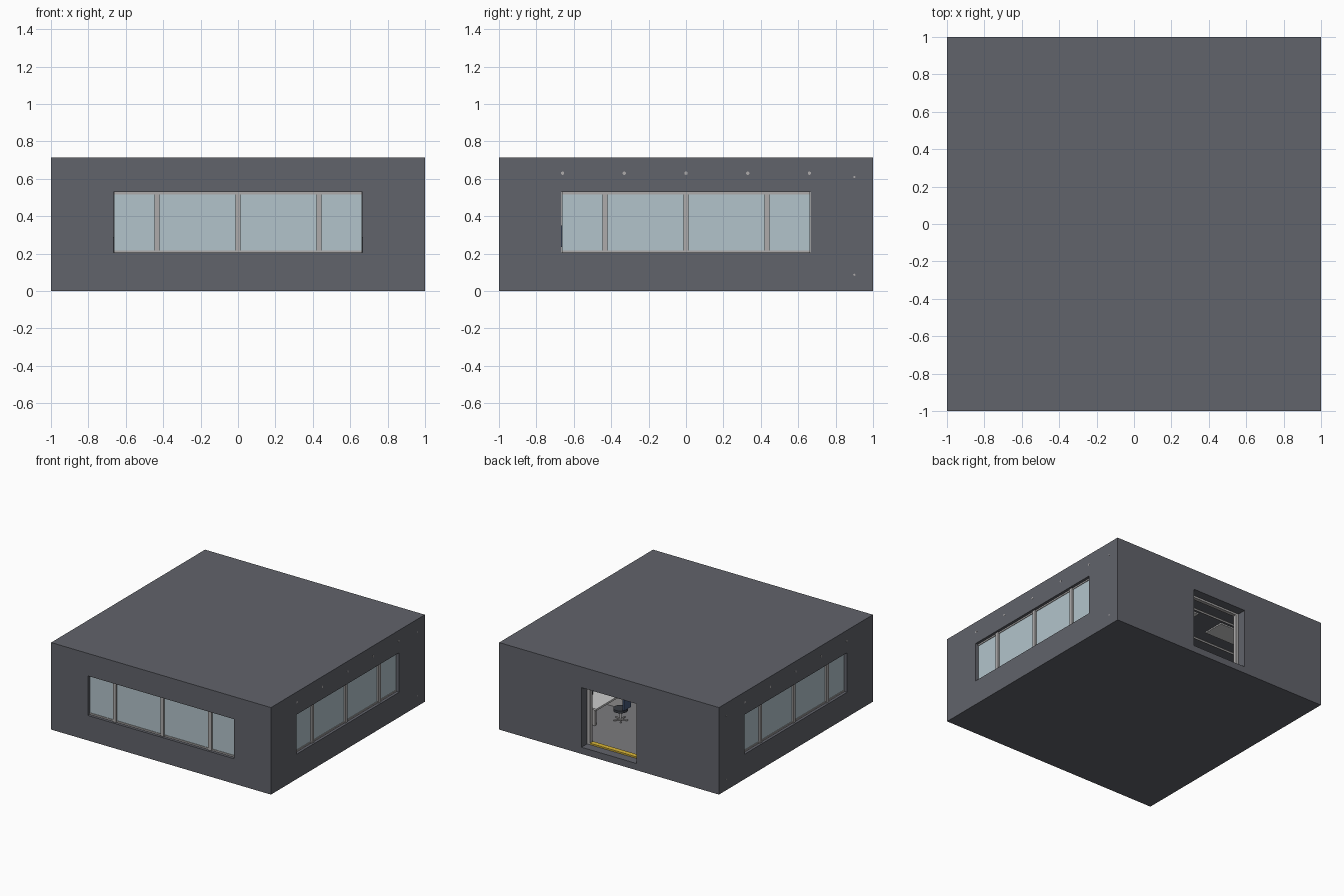
import bpy
import math
from mathutils import Matrix, Vector

if "Cube" in bpy.data.objects:
    bpy.data.objects.remove(bpy.data.objects["Cube"])

H = 0.715      # overall height
W = 0.999      # half width of the shell
T = 0.08       # wall thickness
FLOOR = 0.055
CEIL = H - 0.055


def mat(name, rgb):
    m = bpy.data.materials.new(name)
    m.diffuse_color = (*rgb, 1)
    m.use_nodes = True
    m.node_tree.nodes["Principled BSDF"].inputs["Base Color"].default_value = m.diffuse_color
    return m


WALL = mat("dark_wall", (0.12, 0.125, 0.145))
GLASS = mat("pale_glass", (0.45, 0.55, 0.60))
METAL = mat("light_metal", (0.42, 0.41, 0.41))
YELLOW = mat("yellow", (0.70, 0.47, 0.04))
WHITE = mat("white_top", (0.62, 0.62, 0.60))
NAVY = mat("navy_screen", (0.06, 0.10, 0.19))
BLACK = mat("dark_seat", (0.04, 0.045, 0.055))
FLOORM = mat("floor_grey", (0.20, 0.20, 0.21))


def box(name, lo, hi, m=None, rot=0.0):
    """Axis-aligned box from two corners, then turned about world z."""
    lo, hi = Vector(lo), Vector(hi)
    bpy.ops.mesh.primitive_cube_add(size=1)
    o = bpy.context.object
    o.name = name
    o.data.transform(Matrix.Rotation(rot, 4, 'Z') @ Matrix.Translation((lo + hi) / 2)
                     @ Matrix.Diagonal((*(hi - lo), 1)))
    if m:
        o.data.materials.append(m)
    return o


def rod(name, a, b, r, m, sides=12):
    a, b = Vector(a), Vector(b)
    bpy.ops.mesh.primitive_cylinder_add(radius=r, depth=(b - a).length, vertices=sides)
    o = bpy.context.object
    o.name = name
    o.data.transform(Matrix.Translation((a + b) / 2) @ (b - a).to_track_quat('Z', 'Y').to_matrix().to_4x4())
    o.data.materials.append(m)
    bpy.ops.object.shade_smooth_by_angle()
    return o


# Hollow shell with three window openings and one doorway
shell = box("building_shell", (-W, -W, 0), (W, W, H), WALL)
SIDES = {"front": 0, "right": math.pi / 2, "left": -math.pi / 2}
cutters = [box("room_cutter", (-W + T, -W + T, FLOOR), (W - T, W - T, CEIL))]
for side, ang in SIDES.items():
    cutters.append(box(side + "_cutter", (-0.665, -1.2, 0.205), (0.665, -0.8, 0.53), rot=ang))
cutters.append(box("door_cutter", (-0.25, 0.8, FLOOR), (0.25, 1.2, 0.545)))
for c in cutters:
    b = shell.modifiers.new(c.name, 'BOOLEAN')
    b.object, b.operation, b.solver = c, 'DIFFERENCE', 'EXACT'
    bpy.context.view_layer.objects.active = shell
    bpy.ops.object.modifier_apply(modifier=b.name)
    bpy.data.objects.remove(c)

# Window bands: glass, rails and mullions
for side, ang in SIDES.items():
    box(side + "_glass", (-0.664, -0.972, 0.206), (0.664, -0.955, 0.529), GLASS, ang)
    for z in (0.206, 0.517):
        box(side + "_window_rail", (-0.664, -0.977, z), (0.664, -0.95, z + 0.012), METAL, ang)
    for x in (-0.433, 0, 0.433):
        box(side + "_mullion", (x - 0.014, -0.985, 0.206), (x + 0.014, -0.945, 0.529), METAL, ang)

# Door frame and yellow threshold
for s in (-1, 1):
    xs = sorted((s * 0.225, s * 0.265))
    box("door_jamb", (xs[0], 0.895, FLOOR), (xs[1], 0.925, 0.56), METAL)
box("door_head", (-0.265, 0.895, 0.53), (0.265, 0.925, 0.56), METAL)
box("threshold_strip", (-0.225, 0.885, FLOOR), (0.225, 0.925, FLOOR + 0.012), YELLOW)

# Floor finish
box("floor_finish", (-0.918, -0.918, FLOOR - 0.01), (0.918, 0.918, FLOOR + 0.004), FLOORM)

# Ceiling pipes whose ends just show outside, and lower corner pipes
for y in (-0.66, -0.33, 0, 0.33, 0.66):
    rod("ceiling_pipe", (-1, y, 0.63), (1, y, 0.63), 0.009, METAL)
for s in (-1, 1):
    for z in (0.61, 0.087):
        rod("corner_pipe", (s * 0.9, 0.9, z), (s, 0.9, z), 0.006, METAL, 8)

# Ceiling light panels
for x in (-0.5, 0, 0.5):
    for y in (-0.5, 0, 0.5):
        box("ceiling_light", (x - 0.14, y - 0.09, CEIL - 0.01), (x + 0.14, y + 0.09, CEIL + 0.002), WHITE)


# Workstation: desk, legs, screen and swivel chair
def workstation(cx, cy, facing):
    parts = []
    parts.append(box("desk_top", (-0.2, -0.12, 0.19), (0.2, 0.12, 0.205), WHITE))
    for x in (-0.18, 0.18):
        parts.append(box("desk_leg", (x - 0.01, -0.1, FLOOR), (x + 0.01, 0.1, 0.19), METAL))
    parts.append(box("screen", (-0.11, 0.04, 0.235), (0.11, 0.055, 0.35), NAVY))
    parts.append(rod("screen_stand", (0, 0.06, 0.205), (0, 0.06, 0.29), 0.008, BLACK))
    parts.append(rod("seat", (0, -0.2, 0.14), (0, -0.2, 0.16), 0.055, BLACK, 16))
    parts.append(rod("seat_post", (0, -0.2, FLOOR + 0.01), (0, -0.2, 0.14), 0.009, METAL))
    parts.append(box("seat_back", (-0.045, -0.265, 0.17), (0.045, -0.25, 0.27), NAVY))
    for i in range(5):
        a = i * math.tau / 5
        parts.append(rod("chair_foot", (0, -0.2, FLOOR + 0.012),
                         (0.055 * math.cos(a), -0.2 + 0.055 * math.sin(a), FLOOR + 0.012), 0.007, METAL, 6))
    for p in parts:
        p.data.transform(Matrix.Translation((cx, cy, 0)) @ Matrix.Rotation(facing, 4, 'Z'))


workstation(0.48, 0.45, -math.pi / 2)
for s in (-1, 1):
    workstation(s * 0.6, -0.3, -s * math.pi / 2)
workstation(0, -0.62, math.pi)
